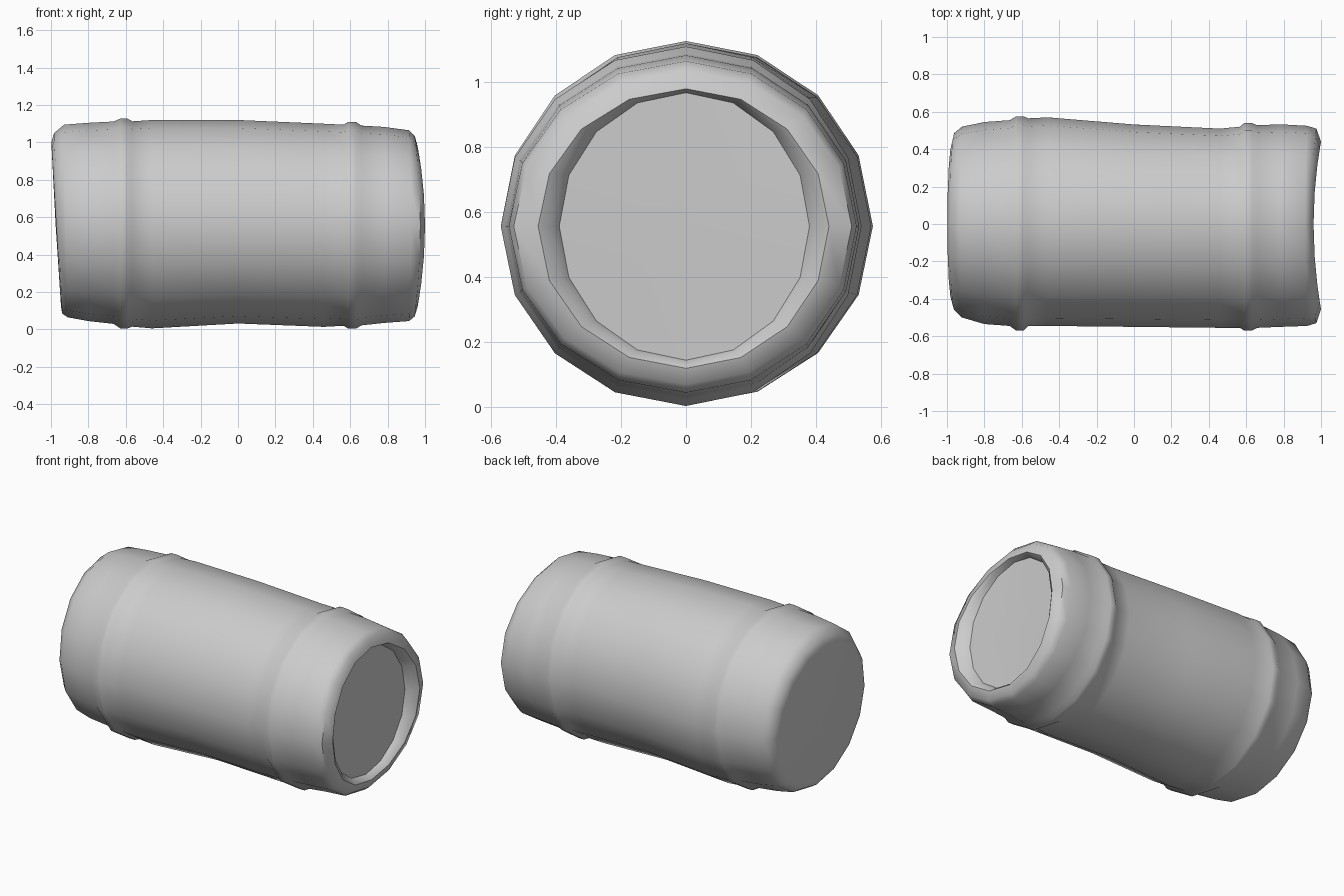
import bpy, bmesh, math

SIDES = 16

# Rings along the barrel: x, half-width at +y, half-width at -y, top z, bottom z, tilt, saddle
RINGS = [
    (-0.972, 0.43, 0.42, 1.00, 0.12, -0.026, 0),
    (-0.962, 0.485, 0.46, 1.05, 0.085, -0.022, 0),
    (-0.92, 0.52, 0.50, 1.095, 0.065, -0.01, 0),
    (-0.80, 0.545, 0.535, 1.105, 0.045, 0, 0),
    (-0.665, 0.555, 0.545, 1.112, 0.03, 0, 0),
    (-0.63, 0.575, 0.57, 1.127, 0.006, 0, 0),
    (-0.59, 0.575, 0.57, 1.127, 0.006, 0, 0),
    (-0.565, 0.565, 0.545, 1.113, 0.015, 0, 0),
    (-0.46, 0.57, 0.545, 1.12, 0.006, 0, 0),
    (0.0, 0.532, 0.55, 1.12, 0.032, 0, 0),
    (0.46, 0.51, 0.555, 1.10, 0.014, 0, 0),
    (0.565, 0.52, 0.555, 1.095, 0.02, 0, 0),
    (0.59, 0.54, 0.57, 1.11, 0.004, 0, 0),
    (0.63, 0.54, 0.57, 1.11, 0.004, 0, 0),
    (0.66, 0.528, 0.555, 1.09, 0.022, 0, 0),
    (0.78, 0.533, 0.55, 1.083, 0.035, 0, 0),
    (0.915, 0.525, 0.545, 1.065, 0.045, 0, 0.01),
    (0.945, 0.51, 0.53, 1.035, 0.07, 0, 0.03),
    (0.96, 0.44, 0.455, 0.98, 0.12, 0, 0.04),
    (0.945, 0.405, 0.415, 0.975, 0.135, 0, 0.03),
    (0.92, 0.38, 0.39, 0.968, 0.145, 0, 0.015),
]

bm = bmesh.new()
loops = []
for x, yp, yn, top, bot, tilt, saddle in RINGS:
    ring = []
    for i in range(SIDES):
        a = 2 * math.pi * i / SIDES
        c, s = math.cos(a), math.sin(a)
        mid = 0.557
        y = c * (yp if c > 0 else yn)
        z = mid + s * (top - mid if s > 0 else mid - bot)
        ring.append(bm.verts.new((x + tilt * s * -1 * -1 + saddle * c * c, y, z)))
    loops.append(ring)

# Body skin
for a, b in zip(loops, loops[1:]):
    for i in range(SIDES):
        j = (i + 1) % SIDES
        bm.faces.new((a[i], a[j], b[j], b[i]))

# End discs, fanned from a centre point
for ring, x in ((loops[0], -0.975), (loops[-1], 0.925)):
    centre = bm.verts.new((x, 0, 0.557))
    for i in range(SIDES):
        bm.faces.new((ring[i], ring[(i + 1) % SIDES], centre))

bmesh.ops.recalc_face_normals(bm, faces=bm.faces[:])
mesh = bpy.data.meshes.new("barrel")
bm.to_mesh(mesh)
bm.free()
barrel = bpy.data.objects.new("barrel", mesh)
bpy.context.collection.objects.link(barrel)
bpy.context.view_layer.objects.active = barrel
barrel.select_set(True)
bpy.ops.object.shade_smooth_by_angle(angle=math.radians(50))
